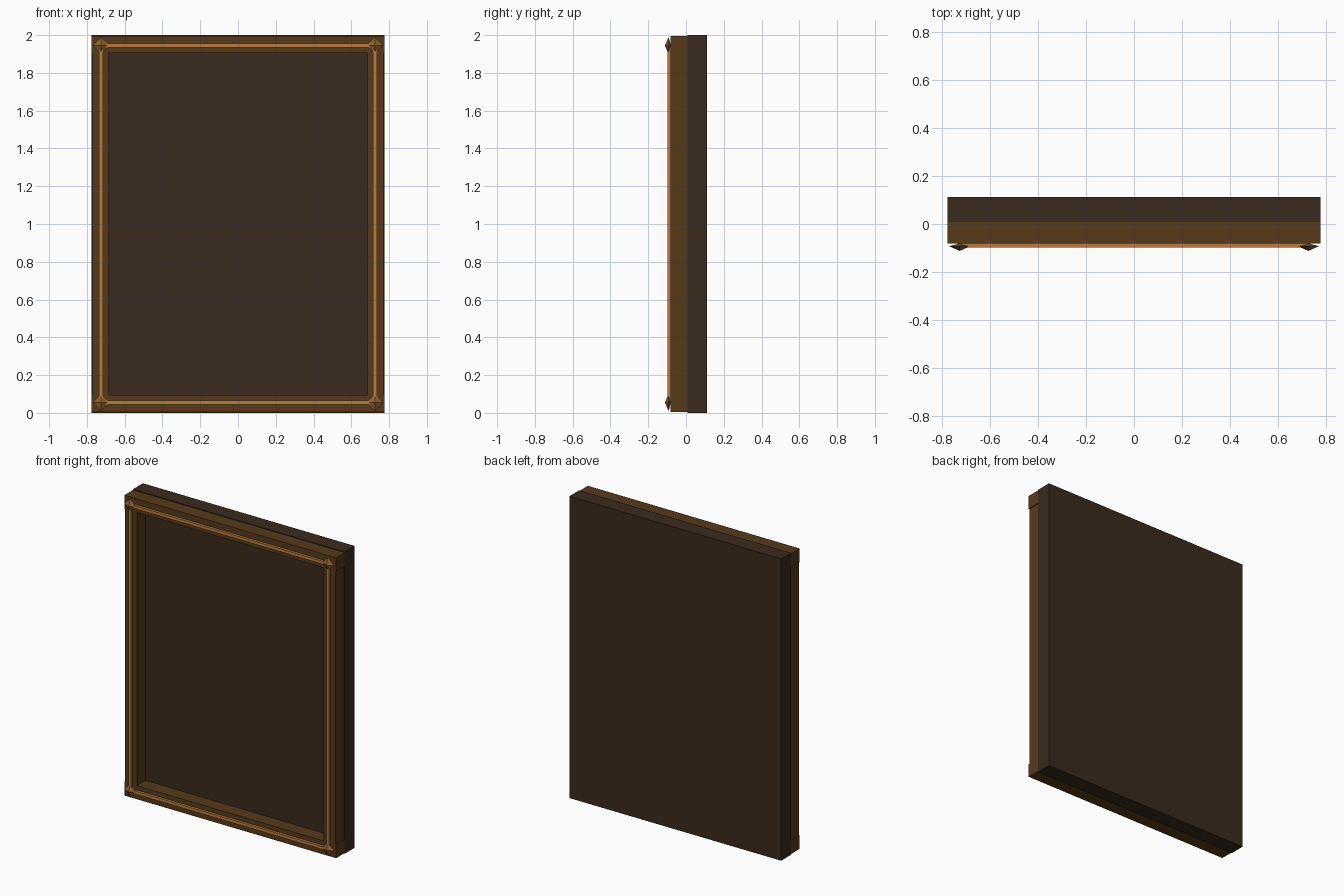
import bpy
import math

cube = bpy.data.objects.get("Cube")
if cube:
    bpy.data.objects.remove(cube, do_unlink=True)


def make_material(name, rgb):
    mat = bpy.data.materials.new(name)
    mat.use_nodes = True
    linear = [((c / 255 + 0.055) / 1.055) ** 2.4 for c in rgb] + [1]
    mat.diffuse_color = linear
    mat.node_tree.nodes["Principled BSDF"].inputs["Base Color"].default_value = linear
    return mat


dark_wood = make_material("dark wood", (58, 42, 30))
brown_wood = make_material("brown wood", (87, 58, 27))
gold_wood = make_material("golden trim", (184, 124, 62))
stud_wood = make_material("stud brown", (142, 94, 46))


def finish(name, mat):
    obj = bpy.context.object
    obj.name = name
    obj.data.materials.append(mat)


def box(name, low, high, mat):
    middle = [(a + b) / 2 for a, b in zip(low, high)]
    bpy.ops.mesh.primitive_cube_add(size=1, location=middle)
    bpy.context.object.scale = [b - a for a, b in zip(low, high)]
    bpy.ops.object.transform_apply(location=False, rotation=False, scale=True)
    finish(name, mat)


def half_stud(name, x, y, z, depth, turn):
    # Four-sided pyramid pointing along y
    bpy.ops.mesh.primitive_cone_add(
        vertices=4, radius1=0.045, radius2=0, depth=depth,
        end_fill_type='NOTHING', location=(x, y, z), rotation=(turn, 0, 0))
    finish(name, stud_wood)


HALF, TRIM_X, TRIM_Z = 0.776, 0.725, 0.945
FRONT, SEAM, BACK = -0.081, 0.009, 0.112
TRIM_FRONT, TRIM_HALF = -0.097, 0.01
STUD_Y, STUD_TIP = -0.092, -0.112

# Solid backing panel
box("backing_panel", (-HALF, SEAM, 0), (HALF, BACK, 2), dark_wood)

for side, label in ((-1, "right"), (1, "left")):
    # Upright rail, set slightly inside the rail ends
    xs = sorted((side * 0.685, side * 0.771))
    box(label + "_rail", (xs[0], FRONT, 0.09), (xs[1], SEAM, 1.91), brown_wood)
    x = side * TRIM_X
    box(label + "_trim", (x - TRIM_HALF, TRIM_FRONT, 1 - TRIM_Z),
        (x + TRIM_HALF, FRONT, 1 + TRIM_Z), gold_wood)

for side, label in ((-1, "bottom"), (1, "top")):
    # Cross rail running the full width
    zs = sorted((1 + side * 0.905, 1 + side * 0.995))
    box(label + "_rail", (-HALF, FRONT, zs[0]), (HALF, SEAM, zs[1]), brown_wood)
    z = 1 + side * TRIM_Z
    box(label + "_trim", (-TRIM_X, TRIM_FRONT, z - TRIM_HALF),
        (TRIM_X, FRONT, z + TRIM_HALF), gold_wood)

    # Faceted diamond studs at the corners
    for x_side, x_label in ((-1, "right"), (1, "left")):
        name = label + "_" + x_label + "_stud"
        x = x_side * TRIM_X
        half_stud(name + "_front", x, (STUD_Y + STUD_TIP) / 2, z,
                  STUD_Y - STUD_TIP, math.pi / 2)
        half_stud(name + "_back", x, (STUD_Y + FRONT) / 2, z,
                  FRONT - STUD_Y, -math.pi / 2)
